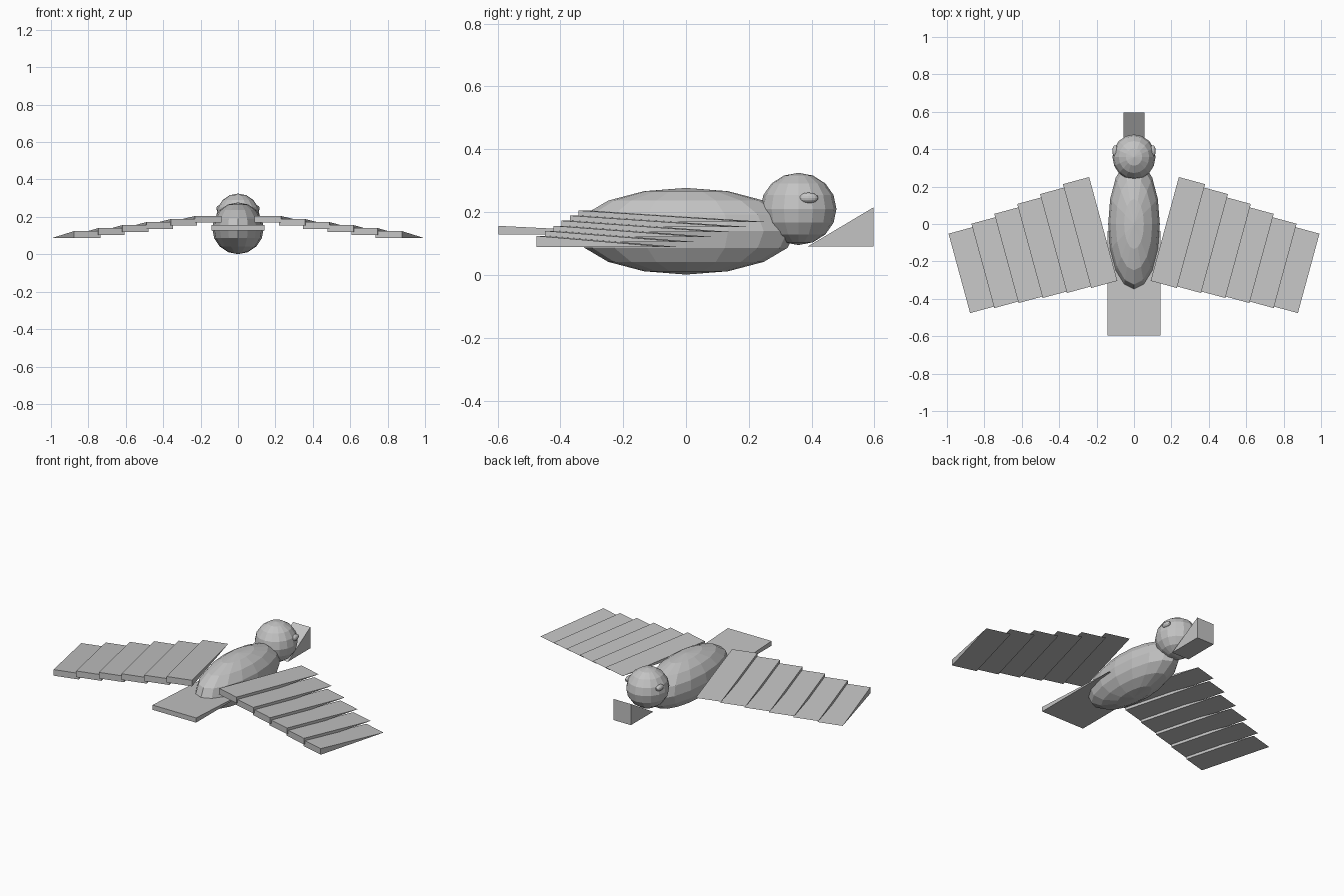
import bpy, bmesh, math
from mathutils import Matrix, Vector

if "Cube" in bpy.data.objects:
    bpy.data.objects.remove(bpy.data.objects["Cube"])

grey = bpy.data.materials.new("plain grey")
grey.diffuse_color = (0.55, 0.55, 0.55, 1)
grey.use_nodes = True
grey.node_tree.nodes["Principled BSDF"].inputs["Base Color"].default_value = grey.diffuse_color


def finish(name, bm):
    bmesh.ops.recalc_face_normals(bm, faces=bm.faces)
    mesh = bpy.data.meshes.new(name)
    bm.to_mesh(mesh)
    bm.free()
    mesh.materials.append(grey)
    ob = bpy.data.objects.new(name, mesh)
    bpy.context.collection.objects.link(ob)
    return ob


def ellipsoid(name, centre, radii):
    """Faceted ball, 16 sides and 8 rings, poles along z."""
    bm = bmesh.new()
    bmesh.ops.create_uvsphere(bm, u_segments=16, v_segments=8, radius=1)
    bmesh.ops.transform(bm, verts=bm.verts,
                        matrix=Matrix.Translation(centre) @ Matrix.Diagonal((*radii, 1)))
    return finish(name, bm)


def wedge(name, centre, width, length, height, z, turn=0.0):
    """Flat-bottomed wedge: tall at local -y, sharp edge at local +y."""
    bm = bmesh.new()
    w, l = width / 2, length / 2
    ends = [[bm.verts.new(p) for p in ((x, -l, 0), (x, l, 0), (x, -l, height))]
            for x in (-w, w)]
    bm.faces.new(ends[0])
    bm.faces.new(ends[1])
    for i in range(3):
        j = (i + 1) % 3
        bm.faces.new((ends[0][i], ends[0][j], ends[1][j], ends[1][i]))
    move = Matrix.Translation((centre[0], centre[1], z)) @ Matrix.Rotation(turn, 4, 'Z')
    bmesh.ops.transform(bm, verts=bm.verts, matrix=move)
    return finish(name, bm)


# Body and head
ellipsoid("body", (0, 0, 0.139), (0.138, 0.35, 0.138))
ellipsoid("head", (0, 0.358, 0.21), (0.115, 0.121, 0.115))

# Beak (tall end forward) and tail (tall end at the rear)
wedge("beak", (0, 0.492), 0.113, 0.21, 0.125, 0.09, math.pi)
wedge("tail", (0, -0.317), 0.286, 0.56, 0.028, 0.128)

# Eyes and overlapping wing feathers on both sides
inner, outer = Vector((0.2345, -0.0455)), Vector((0.864, -0.245))
for side, label in ((1, "right"), (-1, "left")):
    ellipsoid(f"{label}_eye", (side * 0.1, 0.39, 0.245), (0.016, 0.031, 0.017))
    for i in range(6):
        t = i / 5
        c = inner.lerp(outer, t)
        wedge(f"{label}_feather_{i + 1}", (side * c.x, c.y), 0.145,
              0.575 - 0.135 * t, 0.036, 0.169 - 0.081 * t,
              -side * math.radians(15.2))
